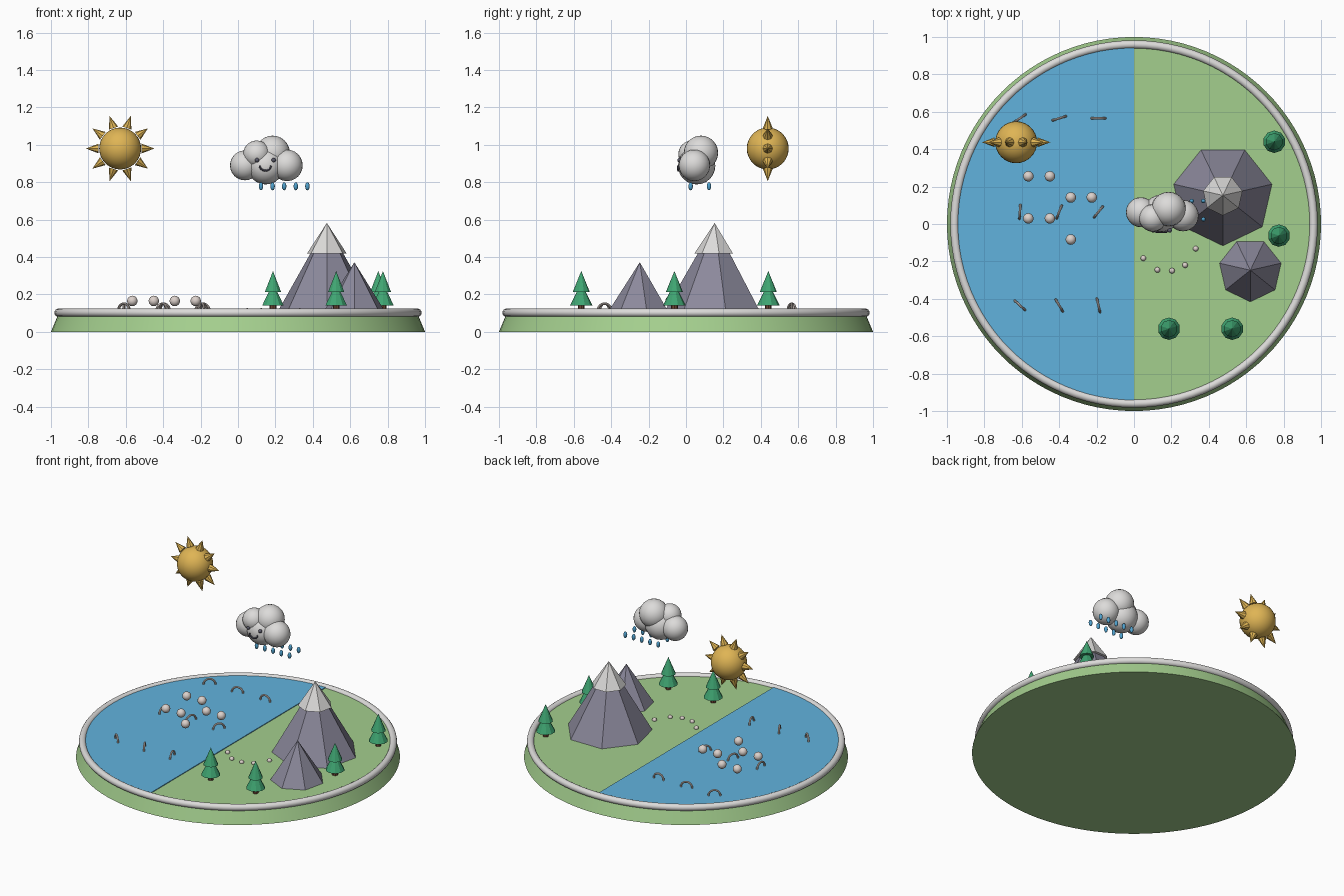
import bpy, bmesh, math
from mathutils import Vector

if "Cube" in bpy.data.objects:
    bpy.data.objects.remove(bpy.data.objects["Cube"])


def material(name, r, g, b):
    m = bpy.data.materials.new(name)
    m.diffuse_color = (r, g, b, 1)
    m.use_nodes = True
    m.node_tree.nodes["Principled BSDF"].inputs["Base Color"].default_value = m.diffuse_color
    return m


GRASS = material("grass green", 0.37, 0.62, 0.27)
WATER = material("water blue", 0.12, 0.45, 0.73)
WHITE = material("soft white", 0.72, 0.71, 0.70)
SHELL = material("pale shell", 0.72, 0.64, 0.60)
SUN = material("sun gold", 0.74, 0.46, 0.09)
ROCK = material("rock grey", 0.26, 0.25, 0.33)
LEAF = material("leaf green", 0.05, 0.38, 0.17)
BARK = material("bark brown", 0.16, 0.06, 0.035)
RAIN = material("rain blue", 0.08, 0.36, 0.62)
FACE = material("face dark grey", 0.10, 0.10, 0.14)


def finish(name, mat, smooth=False):
    ob = bpy.context.object
    ob.name = name
    ob.data.materials.append(mat)
    if smooth:
        bpy.ops.object.shade_smooth_by_angle(angle=math.radians(40))
    return ob


def ball(name, loc, r, mat, scale=(1, 1, 1), seg=24):
    bpy.ops.mesh.primitive_uv_sphere_add(segments=seg, ring_count=seg // 2, radius=r, location=loc)
    bpy.context.object.scale = scale
    return finish(name, mat, True)


def cone(name, x, y, z0, z1, r0, r1, sides, mat, turn=0.0, smooth=False):
    bpy.ops.mesh.primitive_cone_add(vertices=sides, radius1=r0, radius2=r1, depth=z1 - z0,
                                    location=(x, y, (z0 + z1) / 2), rotation=(0, 0, turn))
    return finish(name, mat, smooth)


def tube(name, points, r, mat, loc=(0, 0, 0), turn=0.0):
    """Round tube along a list of points, converted to a mesh."""
    cu = bpy.data.curves.new(name, 'CURVE')
    cu.dimensions = '3D'
    cu.bevel_depth = r
    cu.bevel_resolution = 2
    cu.use_fill_caps = True
    sp = cu.splines.new('POLY')
    sp.points.add(len(points) - 1)
    for p, co in zip(sp.points, points):
        p.co = (*co, 1)
    ob = bpy.data.objects.new(name, cu)
    bpy.context.collection.objects.link(ob)
    bpy.ops.object.select_all(action='DESELECT')
    ob.select_set(True)
    bpy.context.view_layer.objects.active = ob
    bpy.ops.object.convert(target='MESH')
    ob = finish(name, mat, True)
    ob.location = loc
    ob.rotation_euler = (0, 0, turn)
    return ob


# Round island and its raised rim
cone("island_base", 0, 0, 0, 0.108, 1.0, 0.955, 96, GRASS, smooth=True)
bpy.ops.mesh.primitive_torus_add(major_segments=96, minor_segments=14, major_radius=0.96,
                                 minor_radius=0.022, location=(0, 0, 0.102))
finish("rim", WHITE, True)

# Lake: thin half disc on the left side
bm = bmesh.new()
steps = 48
arc = [bm.verts.new((-0.945 * math.sin(math.pi * i / steps),
                     0.945 * math.cos(math.pi * i / steps), 0.104)) for i in range(steps + 1)]
lake_face = bm.faces.new(arc)
top = bmesh.ops.extrude_face_region(bm, geom=[lake_face])
bmesh.ops.translate(bm, vec=(0, 0, 0.009), verts=[v for v in top["geom"] if isinstance(v, bmesh.types.BMVert)])
bmesh.ops.recalc_face_normals(bm, faces=bm.faces)
mesh = bpy.data.meshes.new("lake")
bm.to_mesh(mesh)
bm.free()
lake = bpy.data.objects.new("lake", mesh)
lake.data.materials.append(WATER)
bpy.context.collection.objects.link(lake)

# Mountains with seven sides, one corner facing front
cone("large_mountain", 0.475, 0.153, 0.1, 0.575, 0.274, 0, 7, ROCK, math.pi)
cone("snow_cap", 0.475, 0.153, 0.42, 0.582, 0.108, 0, 7, WHITE, math.pi)
cone("small_mountain", 0.622, -0.247, 0.1, 0.372, 0.174, 0, 7, ROCK, math.pi)

# Pine trees
for x, y in [(0.187, -0.56), (0.525, -0.56), (0.775, -0.062), (0.75, 0.44)]:
    cone("tree_trunk", x, y, 0.1, 0.16, 0.018, 0.018, 8, BARK)
    cone("tree_lower", x, y, 0.142, 0.262, 0.06, 0, 10, LEAF)
    cone("tree_upper", x, y, 0.212, 0.325, 0.046, 0, 10, LEAF)

# Pebbles in a curve on the grass
for x, y in [(0.05, -0.183), (0.125, -0.245), (0.203, -0.25), (0.273, -0.22), (0.33, -0.132)]:
    ball("pebble", (x, y, 0.112), 0.015, SHELL, seg=12)

# Small balls above the lake
for x, y in [(-0.565, 0.255), (-0.45, 0.255), (-0.565, 0.03), (-0.45, 0.03),
             (-0.338, 0.142), (-0.226, 0.142), (-0.338, -0.083)]:
    ball("lake_ball", (x, y, 0.165), 0.028, SHELL, seg=16)

# Wave arches, each turned a little further than the last
half_ring = [(0.037 * math.cos(math.pi * i / 12), 0, 0.037 * math.sin(math.pi * i / 12))
             for i in range(13)]
for row in range(3):
    for col in range(3):
        tube("wave_arch", half_ring, 0.0065, SHELL,
             (-0.19 - 0.21 * col, 0.565 - 0.5 * row, 0.114), 0.3 * (row * 3 + col))

# Sun with ten spikes
centre = Vector((-0.63, 0.437, 0.98))
ball("sun", centre, 0.112, SUN, seg=32)
for i in range(10):
    a = math.tau * i / 10
    direction = Vector((math.cos(a), 0, math.sin(a)))
    bpy.ops.mesh.primitive_cone_add(vertices=8, radius1=0.026, depth=0.068,
                                    location=centre + direction * 0.149,
                                    rotation=direction.to_track_quat('Z', 'Y').to_euler())
    finish("sun_ray", SUN)

# Cloud puffs
for x, y, z, r in [(0.037, 0.063, 0.89, 0.08), (0.1, 0.032, 0.95, 0.073), (0.148, 0.057, 0.888, 0.1),
                   (0.185, 0.08, 0.957, 0.092), (0.262, 0.045, 0.89, 0.084)]:
    ball("cloud_puff", (x, y, z), r, WHITE)

# Cloud face
for x in (0.102, 0.191):
    ball("eye", (x, -0.034, 0.918), 0.012, FACE, seg=12)
smile = [(0.03 * math.cos(a), 0, 0.026 * math.sin(a))
         for a in [math.pi + math.pi * i / 10 for i in range(11)]]
tube("smile", smile, 0.005, FACE, (0.146, -0.042, 0.888))

# Rain drops in two rows
for i in range(5):
    for y in (0.025, 0.123):
        ball("rain_drop", (0.123 + 0.062 * i, y, 0.778), 0.012, RAIN, (1, 1, 1.8), 12)
